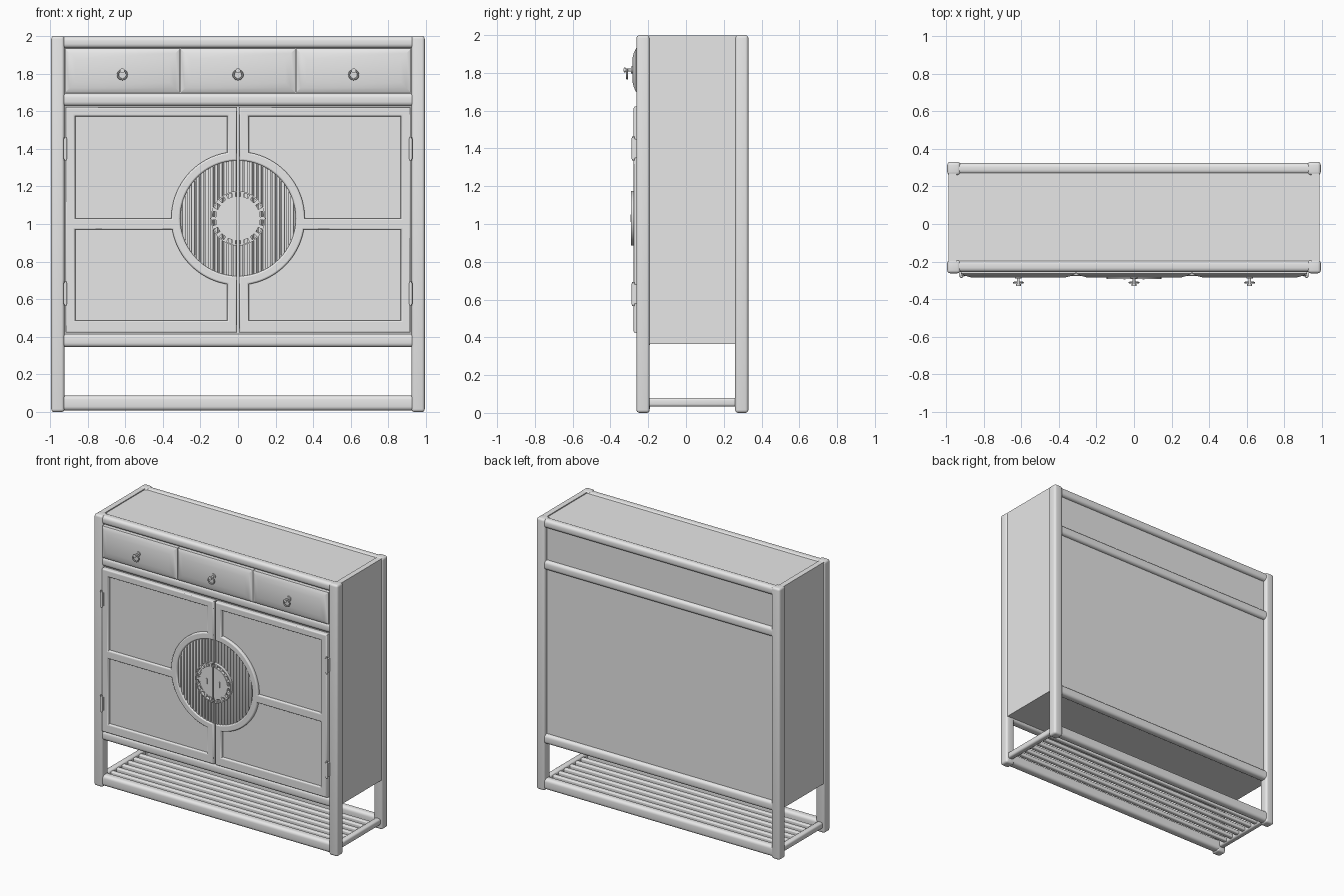
import bpy, bmesh
from math import sin, cos, pi, radians, sqrt
from mathutils import Matrix, Vector

old = bpy.data.objects.get("Cube")
if old:
    bpy.data.objects.remove(old, do_unlink=True)

grey = bpy.data.materials.new("plain grey")
grey.diffuse_color = (0.8, 0.8, 0.8, 1)
grey.use_nodes = True
grey.node_tree.nodes["Principled BSDF"].inputs["Base Color"].default_value = (0.8, 0.8, 0.8, 1)


def finish(obj):
    bpy.ops.object.select_all(action='DESELECT')
    obj.select_set(True)
    bpy.context.view_layer.objects.active = obj
    if obj.type == 'CURVE':
        bpy.ops.object.convert(target='MESH')
        obj = bpy.context.view_layer.objects.active
    obj.data.materials.clear()
    obj.data.materials.append(grey)
    bpy.ops.object.shade_smooth_by_angle(angle=radians(35))
    return obj


def add_mesh(name, bm):
    mesh = bpy.data.meshes.new(name)
    bm.to_mesh(mesh)
    bm.free()
    obj = bpy.data.objects.new(name, mesh)
    bpy.context.collection.objects.link(obj)
    return finish(obj)


def box_bm(x, y, z):
    size = Vector((x[1] - x[0], y[1] - y[0], z[1] - z[0]))
    mid = Vector((x[0] + x[1], y[0] + y[1], z[0] + z[1])) / 2
    bm = bmesh.new()
    bmesh.ops.create_cube(bm, size=1, matrix=Matrix.Translation(mid) @ Matrix.Diagonal((*size, 1)))
    return bm


def box(name, x, y, z, bevel=0.0):
    bm = box_bm(x, y, z)
    if bevel:
        bmesh.ops.bevel(bm, geom=bm.edges[:], offset=bevel, segments=4, profile=0.5, affect='EDGES')
    return add_mesh(name, bm)


def rail(name, x, y, z, bevel):
    """Long bar along x with only its lengthwise edges rounded."""
    bm = box_bm(x, y, z)
    edges = [e for e in bm.edges if abs(e.verts[0].co.x - e.verts[1].co.x) > 0.1]
    bmesh.ops.bevel(bm, geom=edges, offset=bevel, segments=4, profile=0.5, affect='EDGES')
    return add_mesh(name, bm)


def rod(name, centre, radius, length, axis='Z', sides=16):
    turn = Matrix.Rotation(pi / 2, 4, 'X') if axis == 'Y' else Matrix()
    bm = bmesh.new()
    bmesh.ops.create_cone(bm, cap_ends=True, segments=sides, radius1=radius, radius2=radius,
                          depth=length, matrix=Matrix.Translation(centre) @ turn)
    return add_mesh(name, bm)


def plate(name, loops, front, back, bevel=0.0):
    """Filled outline in the x-z plane; later loops are holes."""
    curve = bpy.data.curves.new(name, 'CURVE')
    curve.dimensions = '2D'
    curve.fill_mode = 'BOTH'
    curve.extrude = (back - front) / 2 - bevel
    curve.bevel_depth = bevel
    curve.bevel_resolution = 2
    curve.offset = -bevel
    for loop in loops:
        spline = curve.splines.new('POLY')
        spline.points.add(len(loop) - 1)
        for point, (x, z) in zip(spline.points, loop):
            point.co = (x, z, 0, 1)
        spline.use_cyclic_u = True
    obj = bpy.data.objects.new(name, curve)
    obj.rotation_euler.x = pi / 2
    obj.location.y = (front + back) / 2
    bpy.context.collection.objects.link(obj)
    return finish(obj)


CZ = 1.03  # height of the round centre


def arc(r, a0, a1, n=32):
    return [(r * cos(a0 + (a1 - a0) * i / n), CZ + r * sin(a0 + (a1 - a0) * i / n)) for i in range(n + 1)]


def flip(loop, s):
    return [(x * s, z) for x, z in loop]


SIDES = ((1, "left"), (-1, "right"))
FRONT, BACK = (-0.255, -0.19), (0.265, 0.325)

# Corner posts and side panels
for s, side in SIDES:
    xs = sorted((s * 0.923, s * 0.993))
    box(side + "_front_post", xs, (-0.262, -0.192), (0, 2), 0.016)
    box(side + "_back_post", xs, (0.26, 0.33), (0, 2), 0.016)
    box(side + "_panel", sorted((s * 0.945, s * 0.985)), (-0.2, 0.27), (0.365, 1.997))
    box(side + "_foot_rail", sorted((s * 0.935, s * 0.98)), (-0.2, 0.27), (0.033, 0.08), 0.014)

# Cabinet body
box("cabinet_body", (-0.95, 0.95), (-0.235, 0.3), (0.365, 1.99))

# Horizontal rails, front and back
for label, depth in (("front", FRONT), ("back", BACK)):
    for part, z in (("top", (1.935, 1.997)), ("middle", (1.627, 1.695)),
                    ("lower", (0.345, 0.415)), ("foot", (0.008, 0.088))):
        rail(f"{label}_{part}_rail", (-0.94, 0.94), depth, z, 0.022)

# Shoe rack slats
for i in range(6):
    y = -0.195 + 0.46 * (i + 1) / 7
    rail(f"rack_slat_{i + 1}", (-0.945, 0.945), (y - 0.016, y + 0.016), (0.042, 0.07), 0.007)

# Drawers with pillowed fronts and ring pulls
for i in range(3):
    x = (i - 1) * 0.615
    bm = box_bm((x - 0.306, x + 0.306), (-0.264, -0.22), (1.698, 1.932))
    bm.normal_update()
    face = min(bm.faces, key=lambda f: f.calc_center_median().y)
    for width, rise in ((0.025, 0.012), (0.03, 0.008)):
        bmesh.ops.inset_region(bm, faces=[face], thickness=width, depth=rise, use_even_offset=True)
    add_mesh(f"drawer_{i + 1}", bm)
    rod(f"pull_base_{i + 1}", (x, -0.287, 1.815), 0.018, 0.008, 'Y')
    rod(f"pull_stem_{i + 1}", (x, -0.307, 1.815), 0.007, 0.046, 'Y')
    rod(f"pull_cap_{i + 1}", (x, -0.324, 1.815), 0.013, 0.01, 'Y')
    bpy.ops.mesh.primitive_torus_add(location=(x, -0.312, 1.793), rotation=(pi / 2, 0, 0),
                                     major_radius=0.024, minor_radius=0.005,
                                     major_segments=24, minor_segments=8)
    bpy.context.object.name = f"pull_ring_{i + 1}"
    finish(bpy.context.object)

# Doors
R_IN, R_OUT = 0.307, 0.355
LOW, HIGH = 0.422, 1.622
EDGE, GAP = 0.918, 0.005


def panel_hole(z_far, z_near):
    """Panel opening whose inner corner follows the round centre."""
    up = 1 if z_far > z_near else -1
    inner, outer = 0.058, 0.865
    a0 = up * (pi / 2 - inner / R_OUT)
    dz = z_near - CZ
    a1 = dz / R_OUT
    return [(inner, z_far), (outer, z_far), (outer, z_near)] + arc(R_OUT, a1, a0)


for s, side in SIDES:
    tilt = GAP / R_IN
    outline = [(GAP, HIGH), (EDGE, HIGH), (EDGE, LOW), (GAP, LOW)]
    outline += arc(R_IN, -pi / 2 + tilt, pi / 2 - tilt, 48)
    loops = [outline, panel_hole(1.572, 1.03), panel_hole(0.488, 0.97)]
    plate(side + "_door_frame", [flip(p, s) for p in loops], -0.277, -0.235, 0.009)
    box(side + "_door_panel", sorted((s * GAP, s * 0.91)), (-0.257, -0.225), (LOW + 0.01, HIGH - 0.01))

    # Vertical slats filling the round centre
    for i in range(12):
        x = 0.018 + i * 0.0245
        h = sqrt(0.31 ** 2 - x * x)
        box(f"{side}_screen_slat_{i + 1}", sorted((s * (x - 0.009), s * (x + 0.009))),
            (-0.27, -0.25), (CZ - h, CZ + h), 0.004)

    # Round lock plate: half disc, two thin rims and fret blocks
    def half_ring(name, r0, r1, front):
        t0, t1 = GAP / r0, GAP / r1
        loop = arc(r1, -pi / 2 + t1, pi / 2 - t1) + arc(r0, pi / 2 - t0, -pi / 2 + t0)
        plate(name, [flip(loop, s)], front, -0.265)

    plate(side + "_lock_plate", [flip(arc(0.113, -pi / 2 + 0.044, pi / 2 - 0.044), s)], -0.29, -0.265)
    half_ring(side + "_lock_outer_rim", 0.137, 0.145, -0.292)
    half_ring(side + "_lock_inner_rim", 0.11, 0.118, -0.292)
    for i in range(9):
        a = -pi / 2 + pi * (i + 0.5) / 9
        loop = arc(0.138, a - 0.07, a + 0.07, 4) + arc(0.117, a + 0.07, a - 0.07, 4)
        plate(f"{side}_lock_fret_{i + 1}", [flip(loop, s)], -0.289, -0.265)
    box(side + "_lock_catch", sorted((s * 0.045, s * 0.057)), (-0.294, -0.285), (1.01, 1.05))

    # Hinges
    for label, z in (("lower", 0.63), ("upper", 1.4)):
        rod(f"{side}_{label}_hinge", (s * 0.918, -0.279, z), 0.009, 0.11)
        for end in (-1, 1):
            rod(f"{side}_{label}_hinge_tip_{end + 2}", (s * 0.918, -0.279, z + end * 0.057), 0.006, 0.012)
        box(f"{side}_{label}_hinge_leaf", sorted((s * 0.9, s * 0.93)), (-0.28, -0.25), (z - 0.05, z + 0.05))
